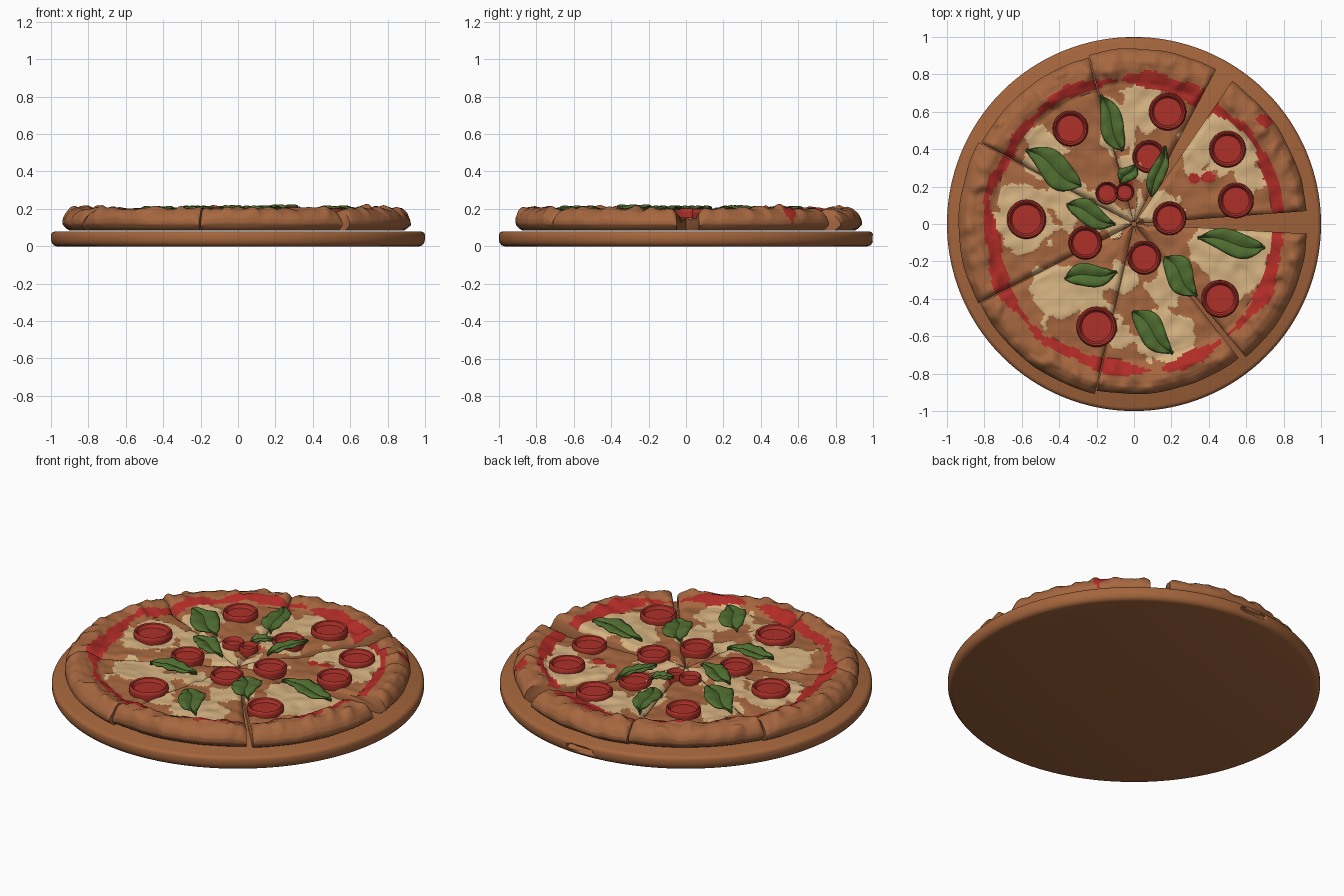
import bpy, bmesh, math
from mathutils import Vector, noise

cube = bpy.data.objects.get("Cube")
if cube:
    bpy.data.objects.remove(cube)


def material(name, colour):
    m = bpy.data.materials.new(name)
    m.use_nodes = True
    m.diffuse_color = (*colour, 1)
    m.node_tree.nodes["Principled BSDF"].inputs["Base Color"].default_value = (*colour, 1)
    return m


WOOD = material("board wood", (0.37, 0.13, 0.045))
CRUST = material("baked crust", (0.38, 0.135, 0.05))
CHEESE = material("melted cheese", (0.67, 0.45, 0.22))
SAUCE = material("tomato sauce", (0.44, 0.025, 0.02))
SALAMI = material("salami red", (0.42, 0.03, 0.022))
LEAF = material("basil green", (0.08, 0.155, 0.03))


def make_object(name, bm, materials, angle=40):
    bmesh.ops.recalc_face_normals(bm, faces=bm.faces)
    mesh = bpy.data.meshes.new(name)
    bm.to_mesh(mesh)
    bm.free()
    for m in materials:
        mesh.materials.append(m)
    ob = bpy.data.objects.new(name, mesh)
    bpy.context.collection.objects.link(ob)
    bpy.ops.object.select_all(action='DESELECT')
    ob.select_set(True)
    bpy.context.view_layer.objects.active = ob
    bpy.ops.object.shade_smooth_by_angle(angle=math.radians(angle))
    return ob


def lathe(name, profile, mat, steps, location=(0, 0, 0)):
    """Spin a profile of (radius, height) points about the z axis."""
    bm = bmesh.new()
    verts = [bm.verts.new((r, 0, z)) for r, z in profile]
    edges = [bm.edges.new(pair) for pair in zip(verts, verts[1:])]
    bmesh.ops.spin(bm, geom=verts + edges, cent=(0, 0, 0), axis=(0, 0, 1),
                   angle=math.tau, steps=steps)
    bmesh.ops.remove_doubles(bm, verts=bm.verts, dist=0.0001)
    ob = make_object(name, bm, [mat])
    ob.location = location
    return ob


def wobble(x, y, scale, seed):
    return noise.noise(Vector((x * scale, y * scale, seed)))


# Round serving board with a small slot in its back edge
board = lathe("board", [(0, 0), (0.97, 0), (0.985, 0.005), (0.995, 0.018), (1, 0.035),
                        (1, 0.06), (0.995, 0.072), (0.98, 0.08), (0, 0.08)], WOOD, 128)
bm = bmesh.new()
bmesh.ops.create_cube(bm, size=1)
slot = make_object("slot_cutter", bm, [WOOD])
slot.scale = (0.17, 0.08, 0.032)
slot.location = (0, 1, 0.045)
bevel = slot.modifiers.new("Round ends", 'BEVEL')
bevel.width = 0.2
slot.hide_render = True
slot.hide_viewport = True
cut = board.modifiers.new("Slot", 'BOOLEAN')
cut.object = slot

# Cheese pools and loose sauce spots: x, y, radius
POOLS = [(0, .61, .13), (-.08, .46, .1), (.5, .44, .18), (.35, .38, .12), (.62, .24, .08),
         (.56, -.2, .17), (.7, -.14, .1), (.42, -.13, .12), (.18, -.6, .15), (-.4, -.38, .16),
         (-.2, -.4, .09), (-.58, .02, .18), (-.35, .1, .12), (-.5, .36, .13), (-.06, -.3, .09),
         (.17, -.32, .12), (.14, .1, .1), (.02, .35, .1), (-.08, -.62, .06), (-.12, .03, .1)]
SPOTS = [(.32, .24, .025), (.4, .25, .035), (.7, .55, .04), (-.04, .2, .04)]


def inside(x, y, blobs, rough):
    edge = wobble(x, y, 9, 3) + 0.6 * wobble(x, y, 22, 5)
    return max(r - math.hypot(x - bx, y - by) for bx, by, r in blobs) + rough * edge


def topping(x, y):
    """Material slot for a point on the pizza: crust, cheese or sauce."""
    r, a = math.hypot(x, y), math.atan2(y, x)
    ring = 0.775 + 0.03 * wobble(math.cos(a), math.sin(a), 3, 1)
    width = 0.03 + 0.04 * wobble(x, y, 5, 8) + 0.012 * wobble(x, y, 20, 2)
    if abs(r - ring) < width or inside(x, y, SPOTS, 0.02) > 0:
        return 2
    return 1 if r < 0.78 and inside(x, y, POOLS, 0.075) > 0 else 0


# Cross-section of a slice from tip over the rim and back under
RIM = [(.75, .162), (.79, .18), (.83, .198), (.87, .2), (.9, .188), (.925, .165),
       (.938, .14), (.938, .118), (.92, .096), (.9, .084)]
TIP, INNER = 0.012, 66


def cross_section():
    pts = [(TIP + (0.75 - TIP) * i / INNER, 0.165) for i in range(INNER)]
    for (r0, z0), (r1, z1) in zip(RIM, RIM[1:]):
        pts += [(r0 + (r1 - r0) * k / 3, z0 + (z1 - z0) * k / 3) for k in range(3)]
    return pts + [RIM[-1], (0.5, 0.084), (TIP, 0.084)]


def surface_height(x, y):
    r = math.hypot(x, y)
    rim = max(0, min(1, (r - 0.7) / 0.12))
    lumps = wobble(x, y, 5, 0) * 0.012 + wobble(x, y, 14, 4) * 0.009
    bubbles = max(0, wobble(x, y, 13, 9)) * 0.035 * rim
    return lumps + bubbles


def pizza_slice(name, start, end, size, columns=60):
    section = cross_section()
    bm = bmesh.new()
    grid = []
    for c in range(columns + 1):
        a = math.radians(start + (end - start) * c / columns)
        side = min(c, columns - c) / columns * math.radians(end - start)
        column = []
        for r, z in section:
            r *= size + 0.008 * wobble(math.cos(a), math.sin(a), 6, 6)
            x, y = r * math.cos(a), r * math.sin(a)
            if z > 0.1:
                # lumpy top that rolls down towards the cut sides
                roll = max(0, 1 - side * r / 0.035) ** 2
                z += (surface_height(x, y) - 0.022 * roll) * min(1, (z - 0.1) / 0.05)
                if z > 0.15 and topping(x, y):
                    z += 0.004
            column.append(bm.verts.new((x, y, z)))
        grid.append(column)
    for left, right in zip(grid, grid[1:]):
        for i in range(len(section)):
            j = (i + 1) % len(section)
            face = bm.faces.new((left[i], right[i], right[j], left[j]))
            mid = face.calc_center_median()
            if mid.z > 0.12:
                face.material_index = topping(mid.x, mid.y)
    bm.faces.new(grid[0])
    bm.faces.new(grid[-1])
    return make_object(name, bm, [CRUST, CHEESE, SAUCE], 50)


SLICES = [(4.3, 55.5, .985), (62, 105, 1), (105.3, 152, .985), (152.3, 207, 1),
          (207.3, 257, .99), (257.3, 308, .97), (310, 356.8, .99)]
for n, (start, end, size) in enumerate(SLICES):
    pizza_slice(f"pizza_slice_{n + 1}", start, end, size)

# Salami discs with a curled-up rim: x, y, radius
DISCS = [(-.34, .51, .095), (.18, .6, .1), (.5, .4, .098), (.545, .125, .095), (.19, .03, .09),
         (.08, .36, .088), (.055, -.18, .09), (-.26, -.1, .09), (-.575, .025, .105),
         (-.2, -.55, .108), (.46, -.4, .1), (-.145, .165, .06), (-.05, .17, .05)]
DISC_PROFILE = [(0, .012), (.74, .01), (.8, .016), (.84, .028), (.92, .032), (.98, .026),
                (1, .012), (.96, -.02), (0, -.02)]
for n, (x, y, radius) in enumerate(DISCS):
    lathe(f"salami_disc_{n + 1}", [(r * radius, z) for r, z in DISC_PROFILE], SALAMI, 40,
          (x, y, 0.17 + surface_height(x, y)))


def basil_leaf(name, x, y, length, width, degrees):
    """Pointed leaf, folded along its midrib and arched lengthwise."""
    bm = bmesh.new()
    rows, across = 18, 8
    grid = []
    for i in range(rows + 1):
        u = i / rows
        half = width / 2 * math.sin(math.pi * u ** 0.85) ** 0.8 if 0 < i < rows else 0.002
        row = []
        for j in range(across + 1):
            v = 2 * j / across - 1
            ripple = 0.005 * math.sin(u * 22) * abs(v)
            z = 0.018 * math.sin(math.pi * u) + 0.014 * math.sin(math.pi * abs(v) * 0.8) + ripple
            bend = 0.1 * width * math.sin(math.tau * u)
            row.append(bm.verts.new(((u - 0.5) * length, v * half + bend, z)))
        grid.append(row)
    for a, b in zip(grid, grid[1:]):
        for j in range(across):
            bm.faces.new((a[j], b[j], b[j + 1], a[j + 1]))
    ob = make_object(name, bm, [LEAF], 30)
    ob.location = (x, y, 0.182 + surface_height(x, y))
    ob.rotation_euler.z = math.radians(degrees)
    thick = ob.modifiers.new("Thickness", 'SOLIDIFY')
    thick.thickness = 0.008


# Basil leaves: x, y, length, width, heading
LEAVES = [(-.12, .54, .32, .13, 112), (-.43, .3, .35, .17, 147), (.13, .28, .28, .09, 75),
          (-.03, .27, .13, .09, 50), (-.23, .05, .28, .13, -22), (-.23, -.275, .28, .13, 8),
          (.25, -.28, .27, .16, -50), (.52, -.1, .36, .14, 172), (.1, -.58, .31, .15, -46)]
for n, leaf in enumerate(LEAVES):
    basil_leaf(f"basil_leaf_{n + 1}", *leaf)
